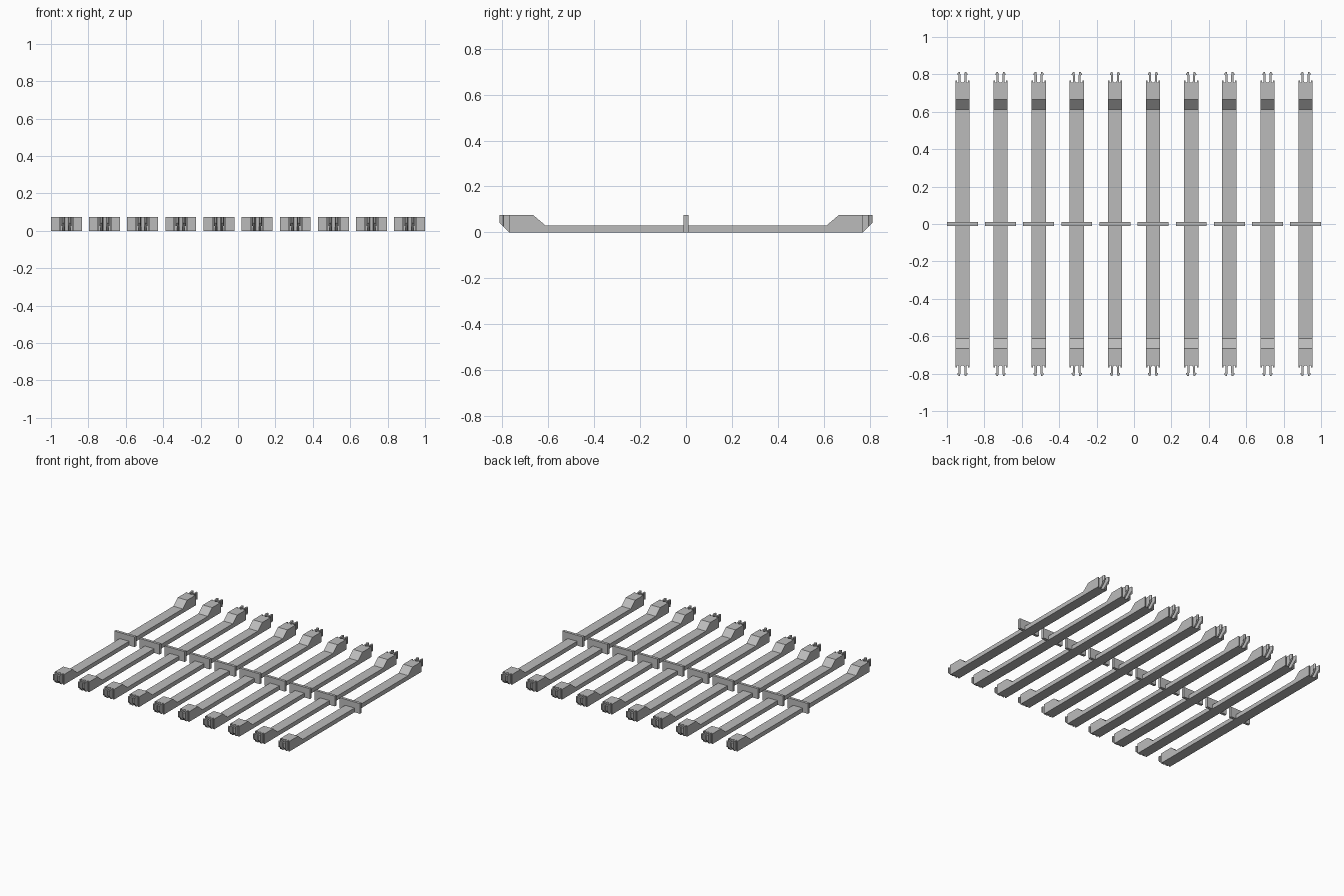
import bpy, bmesh, math
from mathutils import Vector

if "Cube" in bpy.data.objects:
    bpy.data.objects.remove(bpy.data.objects["Cube"])

grey = bpy.data.materials.new("plain_grey")
grey.use_nodes = True
colour = (0.5, 0.5, 0.5, 1)
grey.diffuse_color = colour
grey.node_tree.nodes["Principled BSDF"].inputs["Base Color"].default_value = colour


def prism(name, points, sweep):
    """Extrude a closed 3D outline along a vector."""
    bm = bmesh.new()
    face = bm.faces.new([bm.verts.new(p) for p in points])
    new = bmesh.ops.extrude_face_region(bm, geom=[face])["geom"]
    verts = [v for v in new if isinstance(v, bmesh.types.BMVert)]
    bmesh.ops.translate(bm, verts=verts, vec=Vector(sweep))
    bmesh.ops.recalc_face_normals(bm, faces=bm.faces)
    mesh = bpy.data.meshes.new(name)
    bm.to_mesh(mesh)
    bm.free()
    mesh.materials.append(grey)
    return mesh


def place(name, mesh, x=0):
    ob = bpy.data.objects.new(name, mesh)
    ob.location.x = x
    bpy.context.scene.collection.objects.link(ob)
    return ob


# Plan of the bar: shoulder, relief cut, barbed prong, round-bottomed slot
quarter = [(0.038, 0.768), (0.030, 0.768), (0.030, 0.757), (0.021, 0.757),
           (0.021, 0.795), (0.027, 0.797), (0.027, 0.803), (0.021, 0.812),
           (0.013, 0.812), (0.010, 0.795)]
for i in range(4):
    a = math.pi / 2 * i / 4
    quarter.append((0.010 * math.cos(a), 0.766 - 0.010 * math.sin(a)))
end = quarter + [(0, 0.756)] + [(-x, y) for x, y in reversed(quarter)]
plan = end + [(-x, -y) for x, y in end]
bar_mesh = prism("bar", [(x, y, -0.05) for x, y in plan], (0, 0, 0.2))

# Side profile: low beam, raised ends, chamfered undersides
half = [(0.77, 0), (0.85, 0.08), (0.85, 0.09), (0.82, 0.075), (0.665, 0.075), (0.613, 0.031)]
side = half + [(-y, z) for y, z in reversed(half)]
cutter = place("side_cutter", prism("side_cutter", [(-0.1, y, z) for y, z in side], (0.2, 0, 0)))
cutter.hide_render = True

# Intersect plan and profile once, then reuse the mesh
blank = place("bar_blank", bar_mesh)
mod = blank.modifiers.new("profile", "BOOLEAN")
mod.operation, mod.solver, mod.object = "INTERSECT", "EXACT", cutter
graph = bpy.context.evaluated_depsgraph_get()
bar_mesh = bpy.data.meshes.new_from_object(blank.evaluated_get(graph))
bar_mesh.materials.clear()
bar_mesh.materials.append(grey)
for ob in (blank, cutter):
    bpy.data.objects.remove(ob)

# Upright cross plate at mid-length
w, t = 0.0825, 0.01
plate_mesh = prism("cross_plate", [(-w, -t, 0), (w, -t, 0), (w, t, 0), (-w, t, 0)], (0, 0, 0.075))

# Row of ten
for i in range(10):
    x = -0.9175 + i * 1.835 / 9
    place(f"bar_{i + 1}", bar_mesh, x)
    place(f"cross_plate_{i + 1}", plate_mesh, x)
